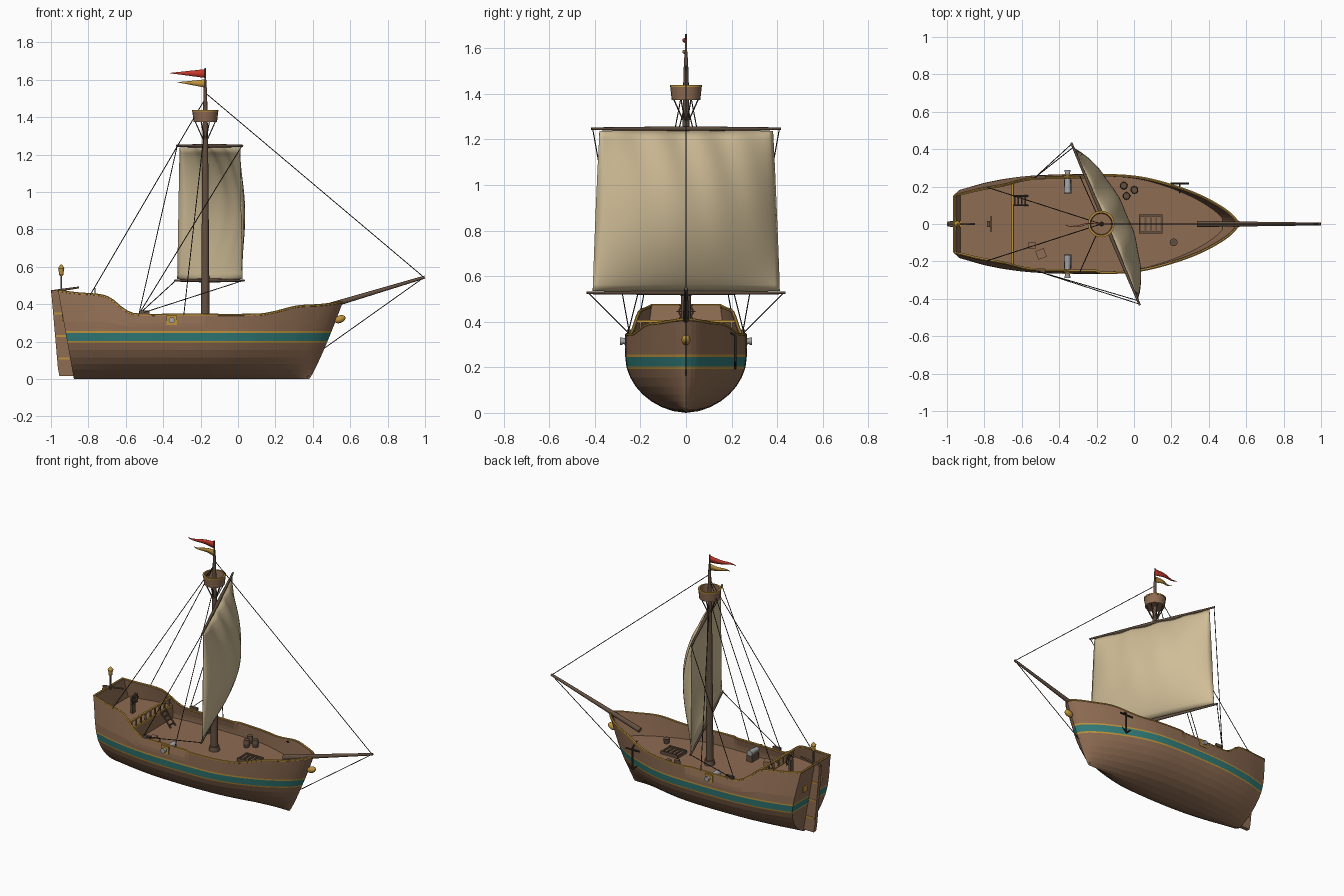
import bpy, bmesh, math
from mathutils import Vector, Matrix

if "Cube" in bpy.data.objects:
    bpy.data.objects.remove(bpy.data.objects["Cube"])

def material(name, *rgb):
    m = bpy.data.materials.new(name)
    m.diffuse_color = (*rgb, 1)
    m.use_nodes = True
    m.node_tree.nodes["Principled BSDF"].inputs["Base Color"].default_value = m.diffuse_color
    return m

WOOD = material("hull wood", .27, .15, .085)
SPAR = material("spar wood", .125, .08, .052)
TEAL = material("teal paint", .03, .2, .19)
GOLD = material("gold trim", .52, .29, .045)
CANVAS = material("canvas", .63, .51, .31)
RED = material("red cloth", .55, .04, .025)
ROPE = material("dark rope", .04, .028, .02)
IRON = material("grey iron", .38, .38, .4)

def finish(name, bm, *mats, smooth=None):
    me = bpy.data.meshes.new(name)
    bm.to_mesh(me)
    bm.free()
    ob = bpy.data.objects.new(name, me)
    bpy.context.collection.objects.link(ob)
    for m in mats:
        me.materials.append(m)
    if smooth:
        bpy.ops.object.select_all(action='DESELECT')
        ob.select_set(True)
        bpy.context.view_layer.objects.active = ob
        bpy.ops.object.shade_smooth_by_angle(angle=math.radians(smooth))
    return ob

def rods(name, mat, items, segs=8):
    """Tapered rods: (start, end, start radius, end radius)."""
    bm = bmesh.new()
    for a, b, r0, r1 in items:
        a, b = Vector(a), Vector(b)
        d = b - a
        M = Matrix.Translation((a + b) / 2) @ d.to_track_quat('Z', 'Y').to_matrix().to_4x4()
        bmesh.ops.create_cone(bm, cap_ends=True, segments=segs, radius1=r0, radius2=r1,
                              depth=d.length, matrix=M)
    return finish(name, bm, mat, smooth=50)

def boxes(name, mat, items):
    """Boxes: (centre, size, turn about z in degrees)."""
    bm = bmesh.new()
    for c, s, turn in items:
        M = (Matrix.Translation(c) @ Matrix.Rotation(math.radians(turn), 4, 'Z')
             @ Matrix.Diagonal((*s, 1)))
        bmesh.ops.create_cube(bm, size=1, matrix=M)
    return finish(name, bm, mat)

def grid(bm, rows):
    """Skin a table of points; returns faces by row."""
    vs = [[bm.verts.new(p) for p in r] for r in rows]
    return [[bm.faces.new((a[i], a[i + 1], b[i + 1], b[i])) for i in range(len(a) - 1)]
            for a, b in zip(vs, vs[1:])]

def interp(pts, x):
    """Smooth curve through points."""
    x = min(max(x, pts[0][0]), pts[-1][0])
    n = len(pts)
    slope = lambda i: ((pts[min(i + 1, n - 1)][1] - pts[max(i - 1, 0)][1])
                       / (pts[min(i + 1, n - 1)][0] - pts[max(i - 1, 0)][0]))
    i = next(k for k in range(n - 1) if x <= pts[k + 1][0])
    (x0, y0), (x1, y1) = pts[i], pts[i + 1]
    h = x1 - x0
    t = (x - x0) / h
    return (y0 * (1 + 2 * t) * (1 - t) ** 2 + slope(i) * h * t * (1 - t) ** 2
            + y1 * t * t * (3 - 2 * t) + slope(i + 1) * h * t * t * (t - 1))

# Hull form
SHEER = [(-.96, .47), (-.86, .457), (-.74, .447), (-.69, .43), (-.62, .37), (-.56, .345),
         (-.3, .343), (.12, .343), (.2, .355), (.32, .386), (.45, .395), (.56, .41)]
BEAM = [(-.96, .185), (-.8, .226), (-.6, .255), (-.4, .265), (-.1, .265), (.05, .252),
        (.2, .216), (.35, .16), (.45, .108), (.51, .066), (.545, .03), (.56, 0)]
stern = lambda z: -.877 - .083 * z / .46
stem = lambda z: .38 + .18 * (z / .41) ** .85
top = lambda u: interp(SHEER, -.96 + 1.52 * u)

def hull_point(u, z, inset=0):
    g = math.sqrt(max(0, 1 - (1 - min(z, .25) / .25) ** 2))
    g **= 1 + .7 * u ** 3 + .5 * (1 - u) ** 4
    if u < .5:
        g *= 1 - max(0, z - .29) * .85
    y = max(0, interp(BEAM, -.96 + 1.52 * u) * g - inset)
    return Vector((stern(z) + (stem(z) - stern(z)) * u, -y, z))

US = [1 - (1 - i / 52) ** 1.25 for i in range(53)]
LEVELS = [0, .008, .025, .05, .08, .115, .155, .193, .203, .246, .256]
bm = bmesh.new()
rows = []
for k in range(len(LEVELS) + 4):
    row = []
    for u in US:
        z = LEVELS[k] if k < len(LEVELS) else .256 + (top(u) - .256) * (k - len(LEVELS) + 1) / 4
        row.append(hull_point(u, z))
    rows.append([Vector((row[0].x, 0, row[0].z))] + row)   # transom centre first
strakes = grid(bm, rows)
for k, faces in enumerate(strakes):
    for f in faces:
        f.material_index = {7: 1, 8: 2, 9: 1}.get(k, 0)
bm.normal_update()
if strakes[10][25].normal.y > 0:
    bmesh.ops.reverse_faces(bm, faces=bm.faces[:])
bmesh.ops.remove_doubles(bm, verts=bm.verts[:], dist=1e-5)
hull = finish("hull", bm, WOOD, GOLD, TEAL)
mirror = hull.modifiers.new("mirror", 'MIRROR')
mirror.use_axis = (False, True, False)
solid = hull.modifiers.new("planking", 'SOLIDIFY')
solid.thickness = .012
solid.offset = -1

# Decks
def deck(name, z, u1, wall=None):
    bm = bmesh.new()
    us = [.008 + (u1 - .008) * i / 30 for i in range(31)]
    pts = [hull_point(u, z, .006) for u in us]
    rows = [[p, Vector((p.x, -p.y, z))] for p in pts]
    if wall:
        rows.append([Vector((p.x, p.y, wall)) for p in rows[-1]])
    planks = grid(bm, rows)
    bm.normal_update()
    if planks[0][0].normal.z < 0:
        bmesh.ops.reverse_faces(bm, faces=bm.faces[:])
    return finish(name, bm, WOOD)

deck("main_deck", .26, .98)
deck("quarter_deck", .35, .2, .26)

# Gold rail cap around the bulwarks
path = [hull_point(u, top(u), .004) + Vector((0, 0, .001)) for u in US]
loop = path + [Vector((p.x, -p.y, p.z)) for p in reversed(path)]
rods("rail_cap", GOLD, [(a, b, .0065, .0065) for a, b in zip(loop, loop[1:] + loop[:1])
                        if (a - b).length > 1e-4], 6)

# Quarter deck railing and ladder
boxes("deck_railing", GOLD, [((-.65, 0, .402), (.012, .43, .01), 0), ((-.648, 0, .35), (.012, .46, .01), 0)])
boxes("railing_posts", WOOD, [((-.65, -.2 + i * .05, .376), (.009, .009, .05), 0) for i in range(9)])
lad = [((-.65, y, .36), (-.568, y, .262), .005, .005) for y in (.1, .15)]
lad += [((-.65 + .082 * t, .1, .36 - .098 * t), (-.65 + .082 * t, .15, .36 - .098 * t), .005, .005)
        for t in (.15, .38, .61, .84)]
rods("ladder", SPAR, lad, 6)

# Rudder, straps, tiller, transom windows
bm = bmesh.new()
prof = [(-.875, .015), (-.955, .015), (-.963, .06), (-.998, .46), (-.985, .475), (-.955, .465)]
face = bm.faces.new([bm.verts.new((x, -.013, z)) for x, z in prof])
ext = bmesh.ops.extrude_face_region(bm, geom=[face], use_keep_orig=True)
bmesh.ops.translate(bm, vec=(0, .026, 0), verts=[v for v in ext['geom'] if isinstance(v, bmesh.types.BMVert)])
bmesh.ops.recalc_face_normals(bm, faces=bm.faces[:])
finish("rudder", bm, WOOD)
boxes("rudder_straps", GOLD, [((-.93 - .1 * (z - .1), 0, z), (.06, .032, .01), 0) for z in (.11, .23, .35)])
rods("tiller", SPAR, [((-1, 0, .468), (-.85, 0, .49), .007, .005)])
boxes("transom_windows", GOLD, [((stern(.33) - .001, y, .33), (.009, .04, .04), 0) for y in (-.08, .08)])

# Stern lantern
rods("lantern_pole", SPAR, [((-.945, 0, .46), (-.945, 0, .555), .005, .005)])
rods("lantern", GOLD, [((-.945, 0, .55), (-.945, 0, .562), .006, .014), ((-.945, 0, .562), (-.945, 0, .592), .012, .015),
                       ((-.945, 0, .592), (-.945, 0, .613), .018, .003)])

# Steering wheel
hub = Vector((-.765, 0, .445))
rim = [hub + Vector((0, .03 * math.cos(a), .03 * math.sin(a))) for a in [i * math.tau / 16 for i in range(16)]]
wheel = [(a, b, .004, .004) for a, b in zip(rim, rim[1:] + rim[:1])]
wheel += [(hub, hub + (p - hub) * 1.4, .003, .003) for p in rim[::2]]
rods("steering_wheel", SPAR, wheel, 6)
boxes("wheel_stand", SPAR, [((-.778, 0, .4), (.016, .03, .1), 0)])

# Mast, bowsprit
MX = -.175
rods("mast", SPAR, [((MX, 0, .25), (MX, 0, 1.37), .024, .014), ((MX, 0, 1.37), (MX, 0, 1.56), .013, .009),
                    ((MX, 0, 1.56), (MX, 0, 1.662), .006, .004), ((MX, 0, .26), (MX, 0, .29), .034, .03)], 12)
rods("bowsprit", SPAR, [((.34, 0, .348), (.998, 0, .545), .017, .008)], 10)

# Lookout basket
bm = bmesh.new()
ring = lambda r, z: [(MX + r * math.cos(i * math.tau / 20), r * math.sin(i * math.tau / 20), z) for i in range(21)]
for k, faces in enumerate(grid(bm, [ring(.005, 1.374), ring(.063, 1.374), ring(.069, 1.43), ring(.071, 1.43), ring(.071, 1.438),
                                    ring(.06, 1.438), ring(.056, 1.385), ring(.005, 1.385)])):
    for f in faces:
        f.material_index = int(k in (2, 3, 4))
bmesh.ops.remove_doubles(bm, verts=bm.verts[:], dist=1e-5)
bmesh.ops.recalc_face_normals(bm, faces=bm.faces[:])
finish("lookout_basket", bm, WOOD, GOLD, smooth=35)
rods("basket_struts", SPAR, [((MX + .012 * math.cos(a), .012 * math.sin(a), 1.28),
                              (MX + .058 * math.cos(a), .058 * math.sin(a), 1.376), .003, .003)
                             for a in [math.pi / 4 * (i + .5) for i in range(8)]], 5)

# Yards, turned across the mast
MID, D, N = Vector((-.152, 0, 0)), Vector((.389, -.921, 0)), Vector((.921, .389, 0))
def on_yard(s, z):
    return MID + D * s + Vector((0, 0, z))
for name, z, L in (("upper_yard", 1.247, .45), ("lower_yard", .527, .472)):
    rods(name, SPAR, [(on_yard(0, z), on_yard(s * L, z), .011, .006) for s in (-1, 1)], 10)

# Billowing sail
bm = bmesh.new()
rows = []
for j in range(25):
    v = j / 24
    row = []
    for i in range(37):
        s = -1 + i / 18
        edge = max(0, 1 - s * s)
        belly = .122 * max(0, math.sin(math.pi * v)) ** .75 * edge ** .75
        fold = .008 * math.sin(13 * s - 3 * v) * v ** 1.5 * edge
        row.append(on_yard(s * (.445 - .032 * v), .535 + .702 * v) + N * (belly + fold))
    rows.append(row)
grid(bm, rows)
sail = finish("sail", bm, CANVAS, smooth=60)
sail.modifiers.new("cloth", 'SOLIDIFY').thickness = .004

# Pennants
for name, mat, z0, z1, zt, L in (("upper_pennant", RED, 1.61, 1.657, 1.636, .19), ("lower_pennant", GOLD, 1.558, 1.602, 1.587, .147)):
    bm = bmesh.new()
    wave = lambda t: .016 * math.sin(6 * t) * t
    grid(bm, [[Vector((MX - L * t, wave(t), z + (zt - z) * t * .97)) for t in [i / 10 for i in range(11)]] for z in (z0, z1)])
    finish(name, bm, mat, smooth=60).modifiers.new("cloth", 'SOLIDIFY').thickness = .003

# Rigging
lines = [((MX, 0, 1.53), (.99, 0, .547)), ((.99, 0, .54), (.455, 0, .16))]
for s in (-1, 1):
    lines += [((MX, 0, 1.5), (-.79, s * .198, .45)), ((MX, 0, 1.37), (-.29, s * .257, .34))]
    lines += [(on_yard(-s * .445, 1.247), (-.53, s * .248, .347)), (on_yard(-s * .465, .527), (-.53, s * .248, .347))]
rods("rigging", ROPE, [(a, b, .0025, .0025) for a, b in lines], 5)
boxes("rope_cleats", SPAR, [((-.5, s * .25, .356), (.055, .016, .02), 0) for s in (-1, 1)])

# Cannons with gold port frames
guns, frames = [], []
for s in (-1, 1):
    guns += [((-.355, s * .165, .315), (-.355, s * .285, .315), .02, .013), ((-.355, s * .278, .315), (-.355, s * .29, .315), .016, .016)]
    frames.append(((-.355, s * .264, .315), (.056, .009, .05), 0))
rods("cannons", IRON, guns, 12)
boxes("gun_ports", GOLD, frames)
boxes("gun_carriages", SPAR, [((-.355, s * .2, .28), (.04, .075, .04), 0) for s in (-1, 1)])

# Figurehead
bm = bmesh.new()
bmesh.ops.create_uvsphere(bm, u_segments=14, v_segments=10, radius=1, matrix=Matrix.Translation((.545, 0, .32))
                          @ Matrix.Rotation(-.4, 4, 'Y') @ Matrix.Diagonal((.032, .02, .02, 1)))
finish("figurehead", bm, GOLD, smooth=60)

# Anchor on the port bow
AX, AY = .245, .216
rods("anchor", ROPE, [((AX, AY, .34), (AX, AY, .2), .005, .005), ((AX - .05, AY, .325), (AX + .05, AY, .325), .006, .006),
                      ((AX, AY, .195), (AX - .035, AY, .225), .006, .003), ((AX, AY, .195), (AX + .035, AY, .225), .006, .003),
                      ((AX, AY, .34), (AX, AY - .05, .365), .004, .004)], 6)

# Hatch grating
bars = [((.09, y, .27), (.125, .01, .02), 0) for y in (-.045, .045)]
bars += [((.032 + i * .029, 0, .269), (.01, .1, .018), 0) for i in range(5)]
boxes("hatch_grating", SPAR, bars)
boxes("hatch_cover", WOOD, [((.09, 0, .264), (.12, .09, .012), 0)])

# Deck cargo
casks = []
for x, y in ((-.055, .205), (-.04, .15), (.002, .182)):
    casks += [((x, y, .26), (x, y, .285), .017, .021), ((x, y, .285), (x, y, .31), .021, .017)]
rods("barrels", SPAR, casks, 12)
rods("bucket", SPAR, [((.212, -.098, .26), (.212, -.098, .292), .016, .021)], 12)
boxes("crates", WOOD, [((-.497, -.16, .284), (.048, .048, .048), 20), ((-.545, -.115, .279), (.038, .038, .038), 0)])
